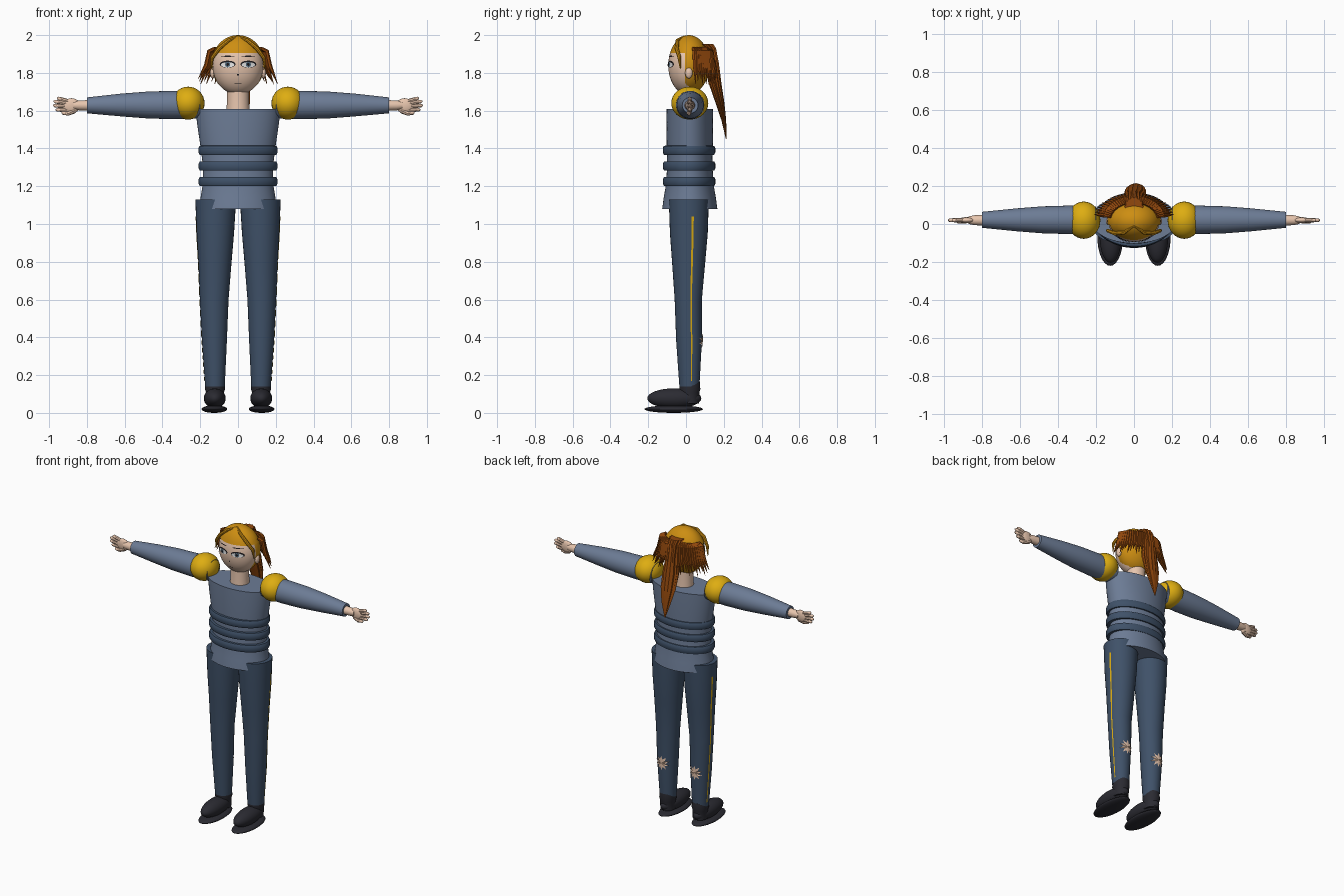
import bpy, bmesh, math
from mathutils import Vector, Matrix

if "Cube" in bpy.data.objects:
    bpy.data.objects.remove(bpy.data.objects["Cube"])


def material(name, *rgb):
    m = bpy.data.materials.new(name)
    m.use_nodes = True
    m.diffuse_color = (*rgb, 1)
    m.node_tree.nodes["Principled BSDF"].inputs["Base Color"].default_value = (*rgb, 1)
    return m


BLUE = material("tunic blue grey", .15, .20, .30)
NAVY = material("trouser navy", .05, .083, .14)
GOLD = material("gold", .73, .42, .006)
AMBER = material("amber hair", .61, .27, .006)
RUST = material("rust hair", .29, .065, .004)
SKIN = material("skin", .80, .56, .42)
BLACK = material("boot black", .024, .024, .032)
WHITE = material("eye white", .85, .85, .85)
INK = material("ink", .012, .01, .012)
IRIS = material("iris blue", .08, .14, .2)

Y = .02   # depth of the body axis


def finish(name, bm, mat):
    bmesh.ops.recalc_face_normals(bm, faces=bm.faces)
    me = bpy.data.meshes.new(name)
    bm.to_mesh(me)
    bm.free()
    me.materials.append(mat)
    ob = bpy.data.objects.new(name, me)
    bpy.context.collection.objects.link(ob)
    bpy.ops.object.select_all(action='DESELECT')
    ob.select_set(True)
    bpy.context.view_layer.objects.active = ob
    bpy.ops.object.shade_smooth_by_angle(angle=math.radians(40))
    return ob


def skin_rings(bm, rings):
    rows = [[bm.verts.new(p) for p in ring] for ring in rings]
    n = len(rows[0])
    for a, b in zip(rows, rows[1:]):
        for i in range(n):
            bm.faces.new((a[i], a[(i + 1) % n], b[(i + 1) % n], b[i]))
    bm.faces.new(rows[0])
    bm.faces.new(rows[-1])


def ellipse(c, u, v, n, ripple=0):
    c, u, v = Vector(c), Vector(u), Vector(v)
    out = []
    for i in range(n):
        a = math.tau * i / n
        k = 1 - ripple * (i % 2)
        out.append(c + (u * math.cos(a) + v * math.sin(a)) * k)
    return out


def column(name, sections, mat, n=32, ripple=0):
    """Upright loft; each section is x, y, z, half width, half depth."""
    bm = bmesh.new()
    skin_rings(bm, [ellipse((x, y, z), (w, 0, 0), (0, d, 0), n, ripple)
                    for x, y, z, w, d in sections])
    return finish(name, bm, mat)


def tube(bm, pts, radii, n=8):
    pts = [Vector(p) for p in pts]
    rings = []
    for i, p in enumerate(pts):
        t = (pts[min(i + 1, len(pts) - 1)] - pts[max(i - 1, 0)]).normalized()
        u = t.cross(Vector((0, 1, .01))).normalized()
        rings.append(ellipse(p, u * radii[i], t.cross(u) * radii[i], n))
    skin_rings(bm, rings)


def ball(name, centre, size, mat, seg=32):
    bm = bmesh.new()
    bmesh.ops.create_uvsphere(bm, u_segments=seg, v_segments=seg // 2, radius=1,
                              matrix=Matrix.Translation(centre) @ Matrix.Diagonal((*size, 1)))
    return finish(name, bm, mat)


# Tunic and the three padded belts
column("tunic", [(0, Y, z, w, d) for z, w, d in (
    (1.08, .205, .146), (1.14, .198, .138), (1.22, .185, .124), (1.32, .187, .12),
    (1.42, .2, .122), (1.52, .215, .124), (1.61, .226, .122))], BLUE, 48)
for i, z in enumerate((1.225, 1.307, 1.39)):
    column(f"belt_{i + 1}", [(0, Y - .004, z + dz, .205 + g, .135 + g) for dz, g in (
        (-.025, -.02), (-.024, -.002), (-.012, .004), (.012, .004), (.024, -.002), (.025, -.02))],
        NAVY, 48)

# Leg centreline and radii: height, x, y, half width, half depth
LEG = ((.14, .122, .018, .052, .053), (.38, .125, .016, .066, .068), (.6, .126, .012, .076, .072),
       (.8, .122, .014, .088, .088), (.95, .12, .015, .099, .1), (1.13, .118, .015, .108, .106))


def leg_at(z):
    for a, b in zip(LEG, LEG[1:]):
        if z <= b[0]:
            t = (z - a[0]) / (b[0] - a[0])
            return [p + (q - p) * t for p, q in zip(a, b)]
    return LEG[-1]


def on_leg(side, angle, z, lift):
    _, x, y, w, d = leg_at(z)
    return (side * (x + (w + lift) * math.cos(angle)), y + (d + lift) * math.sin(angle), z)


# Limbs, mirrored
for s, tag in ((1, "left"), (-1, "right")):
    column(f"{tag}_trouser_leg", [(s * x, y, z, w, d) for z, x, y, w, d in LEG], NAVY)

    # Side stripe
    bm = bmesh.new()
    rows = [[bm.verts.new(on_leg(s, a, z, .003)) for a in (.14, .25)]
            for z in [.17 + .87 * i / 16 for i in range(17)]]
    for a, b in zip(rows, rows[1:]):
        bm.faces.new((a[0], a[1], b[1], b[0]))
    finish(f"{tag}_side_stripe", bm, GOLD)

    # Ragged tear on the calf
    bm = bmesh.new()
    mid = bm.verts.new(on_leg(s, math.pi / 2, .38, .005))
    rim = []
    for i in range(20):
        a = math.tau * i / 20
        r = .05 if i % 2 else .027
        rim.append(bm.verts.new(on_leg(s, math.pi / 2 + r * math.cos(a) / .066,
                                       .38 + r * math.sin(a), .005)))
    for i in range(20):
        bm.faces.new((mid, rim[i], rim[(i + 1) % 20]))
    finish(f"{tag}_calf_tear", bm, SKIN)

    # Boot
    column(f"{tag}_boot_shaft", [(s * .122, Y, z, w, w + .003) for z, w in (
        (.05, .046), (.11, .048), (.125, .053), (.165, .05))], BLACK)
    ball(f"{tag}_boot_foot", (s * .123, -.062, .077), (.058, .143, .053), BLACK)
    ball(f"{tag}_boot_sole", (s * .125, -.065, .02), (.068, .155, .02), BLACK)

    # Sleeve and shoulder cap
    bm = bmesh.new()
    skin_rings(bm, [ellipse((s * x, Y + .002, z), (0, r, 0), (0, 0, r), 32) for x, z, r in (
        (.2, 1.63, .07), (.34, 1.63, .075), (.48, 1.63, .071), (.62, 1.63, .06), (.8, 1.628, .042))])
    finish(f"{tag}_sleeve", bm, BLUE)
    ball(f"{tag}_shoulder_cap", (s * .264, Y, 1.64), (.087, .098, .087), GOLD)

    # Hand: wrist, palm, fingers and thumb
    bm = bmesh.new()
    tube(bm, [(s * .79, Y, 1.628), (s * .84, Y, 1.628), (s * .87, Y, 1.628)], (.028, .026, .02), 16)
    finish(f"{tag}_wrist", bm, SKIN)
    ball(f"{tag}_palm", (s * .882, Y, 1.626), (.046, .016, .04), SKIN, 24)
    bm = bmesh.new()
    for x, z in ((.958, 1.667), (.977, 1.65), (.979, 1.628), (.965, 1.605)):
        root = Vector((s * .9, Y, 1.627 + (z - 1.636) * .75))
        tip = Vector((s * x, Y, z))
        tube(bm, [root, root.lerp(tip, .55), root.lerp(tip, .9), tip], (.011, .011, .009, .003))
    tube(bm, [(s * .865, Y, 1.6), (s * .9, Y - .006, 1.585), (s * .928, Y - .008, 1.588),
              (s * .935, Y - .008, 1.59)], (.014, .012, .009, .003))
    finish(f"{tag}_fingers", bm, SKIN)

# Neck and head
column("neck", [(0, .02, 1.58, .062, .06), (0, .02, 1.66, .058, .055),
                (0, .02, 1.74, .058, .055)], SKIN)
HC, HR = Vector((0, .01, 1.84)), Vector((.134, .104, .155))
ball("head", HC, HR, SKIN, 48)
for s, tag in ((1, "left"), (-1, "right")):
    ball(f"{tag}_ear", (s * .134, .015, 1.8), (.014, .02, .03), SKIN, 16)

# Hair cap, cut along the brow and in front of the ears
bm = bmesh.new()
bmesh.ops.create_uvsphere(bm, u_segments=48, v_segments=24, radius=1,
                          matrix=Matrix.Translation((0, .016, 1.845)) @ Matrix.Diagonal((.141, .109, .155, 1)))
for co, no in (((0, 0, 1.905), (0, 0, 1)), ((0, -.005, 0), (0, 1, 0))):
    bmesh.ops.bisect_plane(bm, geom=bm.verts[:] + bm.edges[:] + bm.faces[:],
                           plane_co=co, plane_no=no)
face_gap = [f for f in bm.faces
            if f.calc_center_median().z < 1.905 and f.calc_center_median().y < -.005]
bmesh.ops.delete(bm, geom=face_gap, context='FACES')
finish("hair_cap", bm, AMBER)

# Parted locks framing the face
bm = bmesh.new()
for s in (1, -1):
    tube(bm, [(0, -.01, 1.992), (s * .05, -.045, 1.972), (s * .1, -.05, 1.93),
              (s * .137, -.035, 1.88), (s * .144, -.03, 1.82)], (.006, .01, .011, .01, .002))
finish("front_locks", bm, AMBER)

# Fan of loose strands round the back of the head
bm = bmesh.new()
for i in range(30):
    a = math.radians(12 + 156 * i / 29)
    c, d = math.cos(a), math.sin(a)
    drop = .03 * (i % 3) / 2
    tube(bm, [(.125 * c, Y + .09 * d, 1.93), (.155 * c, Y + .12 * d, 1.915),
              (.172 * c, Y + .13 * d, 1.84), (.215 * c, Y + .145 * d, 1.74 + drop)],
         (.009, .012, .012, .001), 6)
finish("back_strands", bm, RUST)

# Ponytail
column("ponytail", [(0, .09, 1.953, .05, .055), (0, .115, 1.93, .045, .045), (0, .14, 1.85, .045, .035),
                    (.005, .155, 1.74, .058, .034), (.008, .18, 1.64, .055, .024),
                    (.01, .2, 1.55, .035, .013), (.01, .213, 1.45, .003, .002)], RUST, 28, .14)


# Face details laid on the head
def face_plate(name, outline, mat, lift):
    def place(x, z):
        k = 1 - (x / HR.x) ** 2 - ((z - HC.z) / HR.z) ** 2
        return (x, HC.y - HR.y * math.sqrt(max(k, 0)) - lift, z)
    bm = bmesh.new()
    n = len(outline)
    mid = bm.verts.new(place(sum(p[0] for p in outline) / n, sum(p[1] for p in outline) / n))
    rim = [bm.verts.new(place(*p)) for p in outline]
    for i in range(n):
        bm.faces.new((mid, rim[i], rim[(i + 1) % n]))
    ob = finish(name, bm, mat)
    if ob.data.polygons[0].normal.y > 0:
        ob.data.flip_normals()


def oval(x, z, w, h, n=16):
    return [(x + w * math.cos(math.tau * i / n), z + h * math.sin(math.tau * i / n)) for i in range(n)]


for s, tag in ((1, "left"), (-1, "right")):
    x = s * .055
    face_plate(f"{tag}_eye_rim", oval(x, 1.846, .042, .019), INK, .002)
    face_plate(f"{tag}_eye_white", oval(x, 1.843, .036, .014), WHITE, .004)
    face_plate(f"{tag}_iris", oval(x, 1.845, .014, .014), IRIS, .006)
    face_plate(f"{tag}_pupil", oval(x, 1.845, .007, .008), INK, .008)
    face_plate(f"{tag}_brow", oval(x, 1.888, .036, .003), INK, .003)
face_plate("nose", oval(0, 1.79, .006, .004), INK, .003)
face_plate("mouth", oval(0, 1.745, .018, .002), INK, .003)
